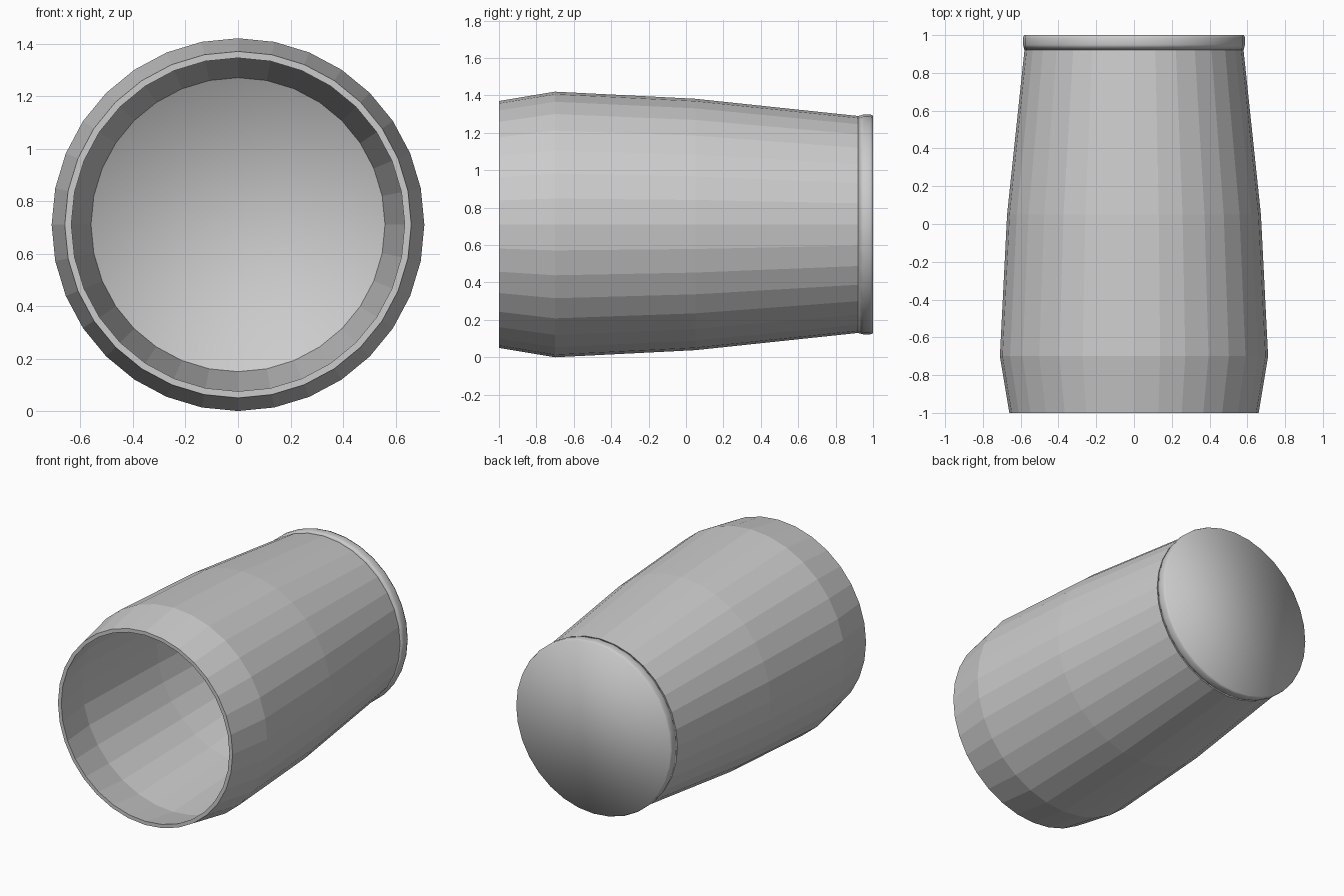
import bpy, bmesh, math

if "Cube" in bpy.data.objects:
    bpy.data.objects.remove(bpy.data.objects["Cube"])

SEG = 32       # sides around the barrel
R_MAX = 0.71   # widest radius, also the height of the axis


def ring(bm, y, r):
    return [bm.verts.new((r * math.sin(2 * math.pi * i / SEG), y,
                          R_MAX + r * math.cos(2 * math.pi * i / SEG)))
            for i in range(SEG)]


def lathe(name, profile, smooth=False, caps=False):
    """Revolve (y, radius) points around the horizontal axis."""
    bm = bmesh.new()
    rings = [ring(bm, y, r) for y, r in profile]
    for a, b in zip(rings, rings[1:]):
        for i in range(SEG):
            j = (i + 1) % SEG
            bm.faces.new((a[i], a[j], b[j], b[i]))
    if caps:
        bm.faces.new(rings[0])
        bm.faces.new(rings[-1])
    bmesh.ops.recalc_face_normals(bm, faces=bm.faces)
    for f in bm.faces:
        f.smooth = smooth
    me = bpy.data.meshes.new(name)
    bm.to_mesh(me)
    bm.free()
    ob = bpy.data.objects.new(name, me)
    bpy.context.collection.objects.link(ob)
    return ob


# Faceted tapering wall: outside, front rim, then back along the inside
lathe("barrel_wall", [(0.92, 0.58), (0.05, 0.672), (-0.7, R_MAX), (-1, 0.66),
                      (-1, 0.635), (-0.7, 0.685), (0.05, 0.647),
                      (0.95, 0.56)])

# Smooth-shaded plug closing the back end
lathe("end_cap", [(0.95, 0.56), (0.92, 0.58), (0.95, 0.588), (0.985, 0.588),
                  (1.0, 0.582)], smooth=True, caps=True)
